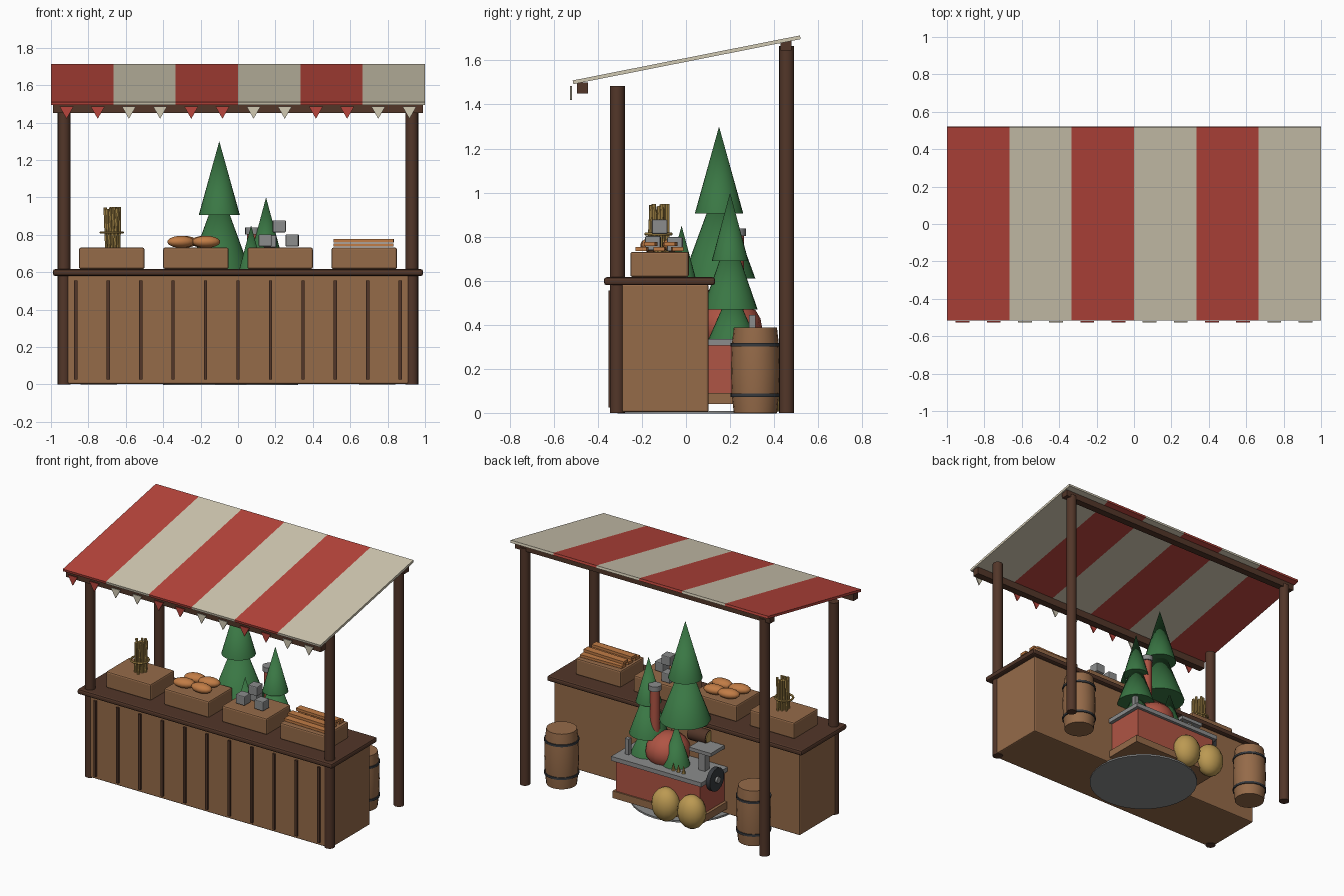
import bpy, bmesh, math, random
from mathutils import Matrix, Vector

if "Cube" in bpy.data.objects:
    bpy.data.objects.remove(bpy.data.objects["Cube"])

random.seed(4)

COLOURS = {
    "red cloth": (0.48, 0.06, 0.045), "cream cloth": (0.64, 0.585, 0.45),
    "tan wood": (0.30, 0.145, 0.066), "dark wood": (0.085, 0.037, 0.022),
    "pine green": (0.042, 0.185, 0.058), "golden brown": (0.53, 0.20, 0.06),
    "straw": (0.50, 0.32, 0.085), "grey stone": (0.26, 0.265, 0.265),
    "dark iron": (0.038, 0.042, 0.048), "red brick": (0.43, 0.09, 0.058),
}
MATS = {}
for key, rgb in COLOURS.items():
    MATS[key] = bpy.data.materials.new(key)
    MATS[key].diffuse_color = (*rgb, 1)


def finish(ob, name, mat, smooth=False, bevel=0):
    ob.name = name
    ob.data.materials.append(MATS[mat])
    if bevel:
        mod = ob.modifiers.new("bevel", "BEVEL")
        mod.width, mod.segments = bevel, 2
    if smooth:
        bpy.ops.object.shade_smooth_by_angle(angle=math.radians(40))
    return ob


def box(name, loc, size, mat, rot=(0, 0, 0), bevel=0):
    bpy.ops.mesh.primitive_cube_add(size=1, location=loc, rotation=rot)
    ob = bpy.context.object
    ob.data.transform(Matrix.Diagonal((*size, 1)))
    return finish(ob, name, mat, bevel=bevel)


def cyl(name, loc, r, h, mat, rot=(0, 0, 0), sides=16):
    bpy.ops.mesh.primitive_cylinder_add(vertices=sides, radius=r, depth=h, location=loc, rotation=rot)
    return finish(bpy.context.object, name, mat, True)


def cone(name, x, y, z0, z1, r, mat, sides=24):
    bpy.ops.mesh.primitive_cone_add(vertices=sides, radius1=r, radius2=0, depth=z1 - z0,
                                    location=(x, y, (z0 + z1) / 2))
    return finish(bpy.context.object, name, mat, True)


def ball(name, loc, size, mat, rot=(0, 0, 0)):
    bpy.ops.mesh.primitive_uv_sphere_add(segments=16, ring_count=10, radius=1, location=loc, rotation=rot)
    ob = bpy.context.object
    ob.data.transform(Matrix.Diagonal((*size, 1)))
    return finish(ob, name, mat, True)


def lathe(name, x, y, profile, mat, sides=20):
    bm = bmesh.new()
    rings = [[bm.verts.new((r * math.cos(a), r * math.sin(a), z))
              for a in (2 * math.pi * i / sides for i in range(sides))] for r, z in profile]
    for a, b in zip(rings, rings[1:]):
        for i in range(sides):
            j = (i + 1) % sides
            bm.faces.new((a[i], a[j], b[j], b[i]))
    bm.faces.new(rings[0][::-1])
    bm.faces.new(rings[-1])
    me = bpy.data.meshes.new(name)
    bm.to_mesh(me)
    bm.free()
    ob = bpy.data.objects.new(name, me)
    ob.location = (x, y, 0)
    bpy.context.collection.objects.link(ob)
    bpy.context.view_layer.objects.active = ob
    bpy.ops.object.select_all(action="DESELECT")
    ob.select_set(True)
    return finish(ob, name, mat, True)


# Striped sloping canopy
slope = math.atan2(0.205, 1.035)
for i in range(6):
    box("canopy_stripe", (-5 / 6 + i / 3, 0.003, 1.603), (1 / 3, 1.052, 0.017),
        ("red cloth", "cream cloth")[i % 2], (slope, 0, 0))

# Roof beams and posts
box("front_beam", (0, -0.47, 1.475), (1.98, 0.05, 0.05), "dark wood")
box("back_beam", (0, 0.455, 1.667), (1.98, 0.05, 0.045), "dark wood")
for s in (-1, 1):
    cyl("front_post", (s * 0.93, -0.312, 0.7425), 0.034, 1.485, "dark wood")
    cyl("back_post", (s * 0.93, 0.457, 0.8325), 0.034, 1.665, "dark wood")

# Bunting flags, in pairs of colours
for i in range(12):
    x = -11 / 12 + i / 6
    bm = bmesh.new()
    tri = [[bm.verts.new((x + dx, y, z)) for dx, z in ((-0.037, 1.485), (0.037, 1.485), (0, 1.42))]
           for y in (-0.526, -0.518)]
    bm.faces.new(tri[0])
    bm.faces.new(tri[1][::-1])
    for a in range(3):
        b = (a + 1) % 3
        bm.faces.new((tri[0][b], tri[0][a], tri[1][a], tri[1][b]))
    bmesh.ops.recalc_face_normals(bm, faces=bm.faces)
    me = bpy.data.meshes.new("flag")
    bm.to_mesh(me)
    bm.free()
    ob = bpy.data.objects.new("bunting_flag", me)
    bpy.context.collection.objects.link(ob)
    finish(ob, "bunting_flag", ("red cloth", "cream cloth")[(i // 2) % 2])

# Counter with battens
box("counter_body", (0, -0.118, 0.293), (1.91, 0.44, 0.58), "tan wood", bevel=0.008)
box("counter_top", (0, -0.12, 0.598), (1.98, 0.505, 0.036), "dark wood", bevel=0.012)
for i in range(11):
    box("counter_batten", (-0.868 + i * 0.1736, -0.342, 0.29), (0.018, 0.018, 0.53), "dark wood")

# Display crates
for x in (-0.675, -0.225, 0.225, 0.675):
    box("crate", (x, -0.12, 0.674), (0.35, 0.265, 0.115), "tan wood", bevel=0.01)

# Bundle of sticks with a tie
for i in range(12):
    a, r = i * 2.4, 0.013 * math.sqrt(i)
    cyl("stick", (-0.67 + r * math.cos(a), -0.125 + r * math.sin(a), 0.835), 0.009,
        0.20 + random.uniform(0, 0.03), "straw",
        (random.uniform(-.06, .06), random.uniform(-.06, .06), 0), 8)
bpy.ops.mesh.primitive_torus_add(location=(-0.675, -0.125, 0.812), major_radius=0.058, minor_radius=0.007,
                                 major_segments=20, minor_segments=6)
finish(bpy.context.object, "bundle_tie", "straw", True)

# Bread loaves
for x, y in ((-0.305, -0.16), (-0.17, -0.16), (-0.29, -0.06), (-0.18, -0.06)):
    ball("bread_loaf", (x, y, 0.762), (0.075, 0.045, 0.032), "golden brown", (0, 0, random.uniform(-.3, .3)))

# Stone blocks
for x, y, z in ((0.145, -0.15, 0.77), (0.29, -0.15, 0.77), (0.22, -0.12, 0.845), (0.17, -0.05, 0.765)):
    box("stone_block", (x, y, z), (0.07, 0.07, 0.065), "grey stone", (0, 0, random.uniform(-.2, .2)), 0.006)

# Stacked planks
for y, z in ((-0.20, 0.745), (-0.12, 0.745), (-0.04, 0.745), (-0.16, 0.767), (-0.07, 0.767)):
    box("plank", (0.672, y, z), (0.32, 0.05, 0.018), "golden brown", (0, 0, random.uniform(-.04, .04)))

# Barrels with iron hoops
for s in (-1, 1):
    lathe("barrel", s * 0.745, 0.315, ((0.098, 0), (0.107, 0.08), (0.111, 0.19), (0.107, 0.31), (0.098, 0.387)),
          "tan wood")
    for z in (0.08, 0.31):
        cyl("barrel_hoop", (s * 0.745, 0.315, z), 0.113, 0.015, "dark iron", sides=20)

# Pine trees, tier by tier: x, y, bottom, tip, radius
for x, y, z0, z1, r in ((-0.1, 0.15, 0.905, 1.3, 0.11), (-0.1, 0.15, 0.61, 1.06, 0.165),
                        (0.15, 0.2, 0.69, 1.0, 0.083), (0.15, 0.2, 0.47, 0.83, 0.125),
                        (0.15, 0.21, 0.33, 0.58, 0.11), (-0.1, 0.25, 0.33, 0.62, 0.09),
                        (0.07, -0.02, 0.59, 0.85, 0.07)):
    cone("tree_tier", x, y, z0, z1, r, "pine green")

# Brick hearth on a round stone slab
cyl("ground_slab", (-0.04, 0.05, 0.003), 0.36, 0.012, "grey stone", sides=32)
box("hearth_base", (-0.045, 0.20, 0.065), (0.69, 0.37, 0.05), "tan wood")
box("hearth_body", (-0.045, 0.20, 0.20), (0.65, 0.35, 0.22), "red brick")
box("hearth_rim", (-0.045, 0.20, 0.32), (0.70, 0.39, 0.03), "grey stone")
ball("hearth_dome", (0, 0.20, 0.39), (0.145, 0.145, 0.125), "red brick")
cyl("chimney", (0.08, 0.23, 0.61), 0.033, 0.40, "red brick")
cyl("chimney_cap", (0.08, 0.23, 0.82), 0.042, 0.035, "grey stone")

# Stone bench on a post, small corner post
box("bench_post", (-0.29, 0.215, 0.40), (0.05, 0.05, 0.13), "grey stone")
box("bench_slab", (-0.29, 0.185, 0.473), (0.17, 0.15, 0.024), "grey stone")
box("corner_post", (0.24, 0.30, 0.39), (0.03, 0.03, 0.11), "grey stone")

# Log with cut end, grinding wheel
cyl("log", (-0.19, 0.11, 0.51), 0.05, 0.14, "dark wood", (0, math.pi / 2, 0))
cyl("log_end", (-0.262, 0.11, 0.51), 0.043, 0.008, "straw", (0, math.pi / 2, 0))
cyl("wheel", (-0.415, 0.27, 0.32), 0.08, 0.03, "dark iron", (0, math.pi / 2, 0), 20)
cyl("wheel_hub", (-0.43, 0.27, 0.32), 0.022, 0.03, "grey stone", (0, math.pi / 2, 0))

# Grain sacks and kindling
for x in (-0.125, -0.325):
    ball("grain_sack", (x, 0.40, 0.117), (0.098, 0.085, 0.115), "straw")
for x in (-0.22, -0.18, -0.14):
    cone("kindling", x, 0.34, 0.33, 0.39, 0.014, "straw", 8)

for m in bpy.data.materials:
    if m.users and not m.is_grease_pencil:
        m.use_nodes = True
        m.node_tree.nodes["Principled BSDF"].inputs["Base Color"].default_value = m.diffuse_color
